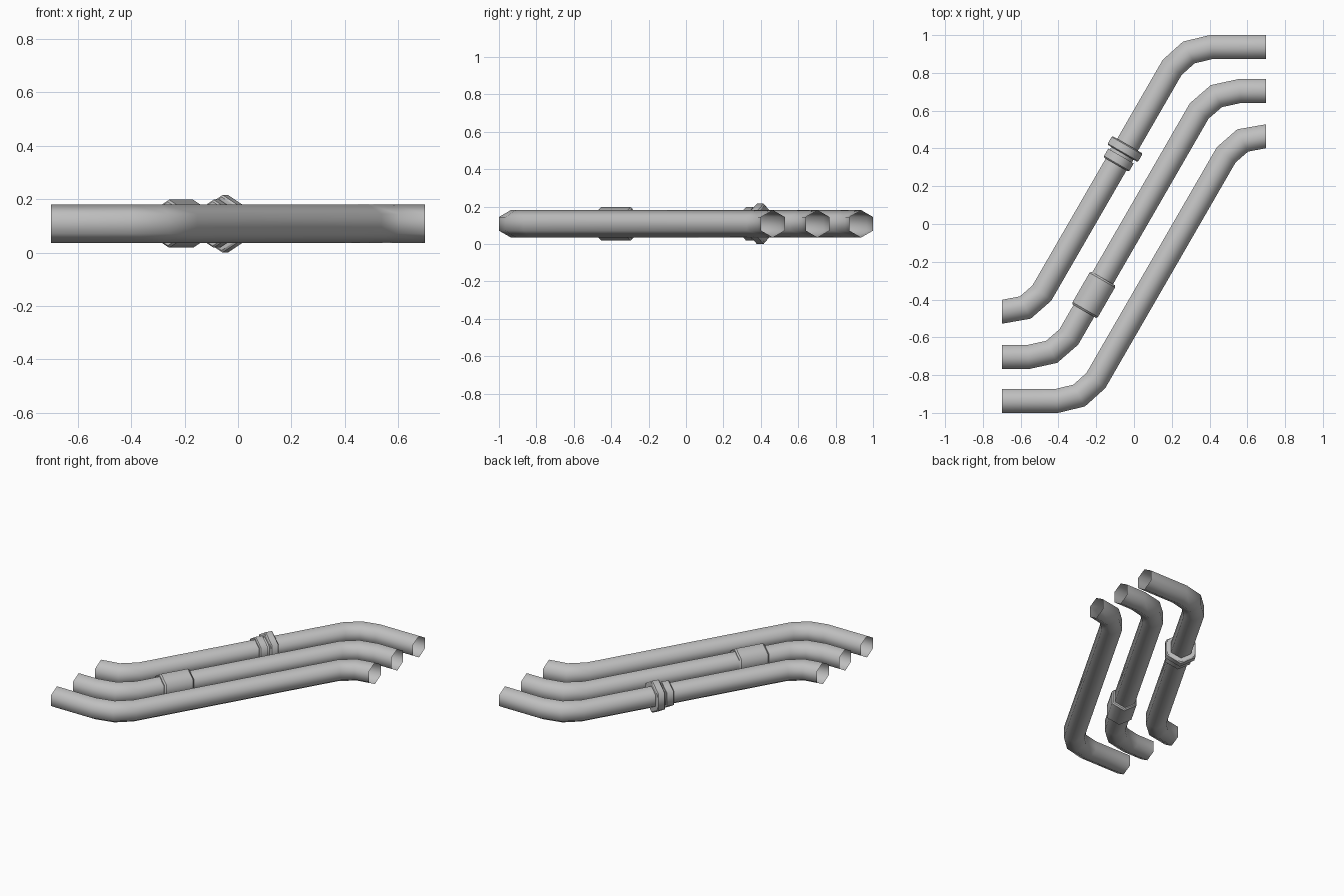
import bpy, bmesh
from math import sin, cos, pi
from mathutils import Vector

if "Cube" in bpy.data.objects:
    bpy.data.objects.remove(bpy.data.objects["Cube"])

SIDES = 6
AXIS_Z = 0.108
RADIUS = 0.073
GREY = (0.52, 0.52, 0.52, 1)

grey = bpy.data.materials.new("pipe_grey")
grey.use_nodes = True
grey.diffuse_color = GREY
grey.node_tree.nodes["Principled BSDF"].inputs["Base Color"].default_value = GREY


def loft(name, stations, sharp_rings=False):
    """Skin six-sided rings; each station is (centre, left vector, radius)."""
    bm = bmesh.new()
    rings = []
    for c, side, r in stations:
        ring = []
        for k in range(SIDES):
            a = pi / 2 + 2 * pi * k / SIDES
            p = c + side * (r * cos(a))
            ring.append(bm.verts.new((p.x, p.y, AXIS_Z + r * sin(a))))
        rings.append(ring)
    for r0, r1 in zip(rings, rings[1:]):
        for k in range(SIDES):
            j = (k + 1) % SIDES
            # The left vector rotates towards the right, so this winding faces out
            bm.faces.new((r0[k], r0[j], r1[j], r1[k])).smooth = True
    if sharp_rings:
        for ring in rings:
            for k in range(SIDES):
                bm.edges.get((ring[k], ring[(k + 1) % SIDES])).smooth = False
    mesh = bpy.data.meshes.new(name)
    bm.to_mesh(mesh)
    bm.free()
    mesh.materials.append(grey)
    bpy.context.collection.objects.link(bpy.data.objects.new(name, mesh))


def pipe(name, path):
    """Mitred open tube whose ends are cut square to x."""
    pts = [Vector(p) for p in path]
    stations = []
    for i, p in enumerate(pts):
        if i in (0, len(pts) - 1):
            side = Vector((0, 1))
        else:
            d0 = (p - pts[i - 1]).normalized()
            d1 = (pts[i + 1] - p).normalized()
            t = (d0 + d1).normalized()
            side = Vector((-t.y, t.x)) / t.dot(d0)
        stations.append((p, side, RADIUS))
    loft(name, stations)


def fitting(name, centre, profile):
    """Hexagonal collar around the slanted run of a pipe."""
    d = Vector((cos(pi / 3), sin(pi / 3)))
    side = Vector((-d.y, d.x))
    c = Vector(centre)
    loft(name, [(c + d * s, side, r) for s, r in profile], True)


# Outer pipes are half-turn copies of one another
outer = [(-0.7, -0.465), (-0.575, -0.442), (-0.488, -0.366),
         (0.202, 0.829), (0.29, 0.908), (0.41, 0.937), (0.7, 0.937)]
pipe("back_pipe", outer)
pipe("front_pipe", [(-x, -y) for x, y in reversed(outer)])

# Middle pipe is symmetric under a half turn
half = [(0.345, 0.598), (0.436, 0.677), (0.56, 0.704), (0.7, 0.704)]
pipe("middle_pipe", [(-x, -y) for x, y in reversed(half)] + half)

# Long sleeve on the middle pipe
fitting("sleeve_coupling", (-0.213, -0.375),
        [(-0.1, 0.07), (-0.1, 0.082), (-0.09, 0.09),
         (0.09, 0.09), (0.1, 0.082), (0.1, 0.07)])

# Two-ring union on the back pipe
fitting("union_coupling", (-0.065, 0.367),
        [(-0.06, 0.07), (-0.06, 0.083), (-0.053, 0.09), (-0.008, 0.09),
         (-0.008, 0.078), (0.008, 0.078), (0.008, 0.1), (0.014, 0.108),
         (0.055, 0.108), (0.061, 0.1), (0.061, 0.07)])
